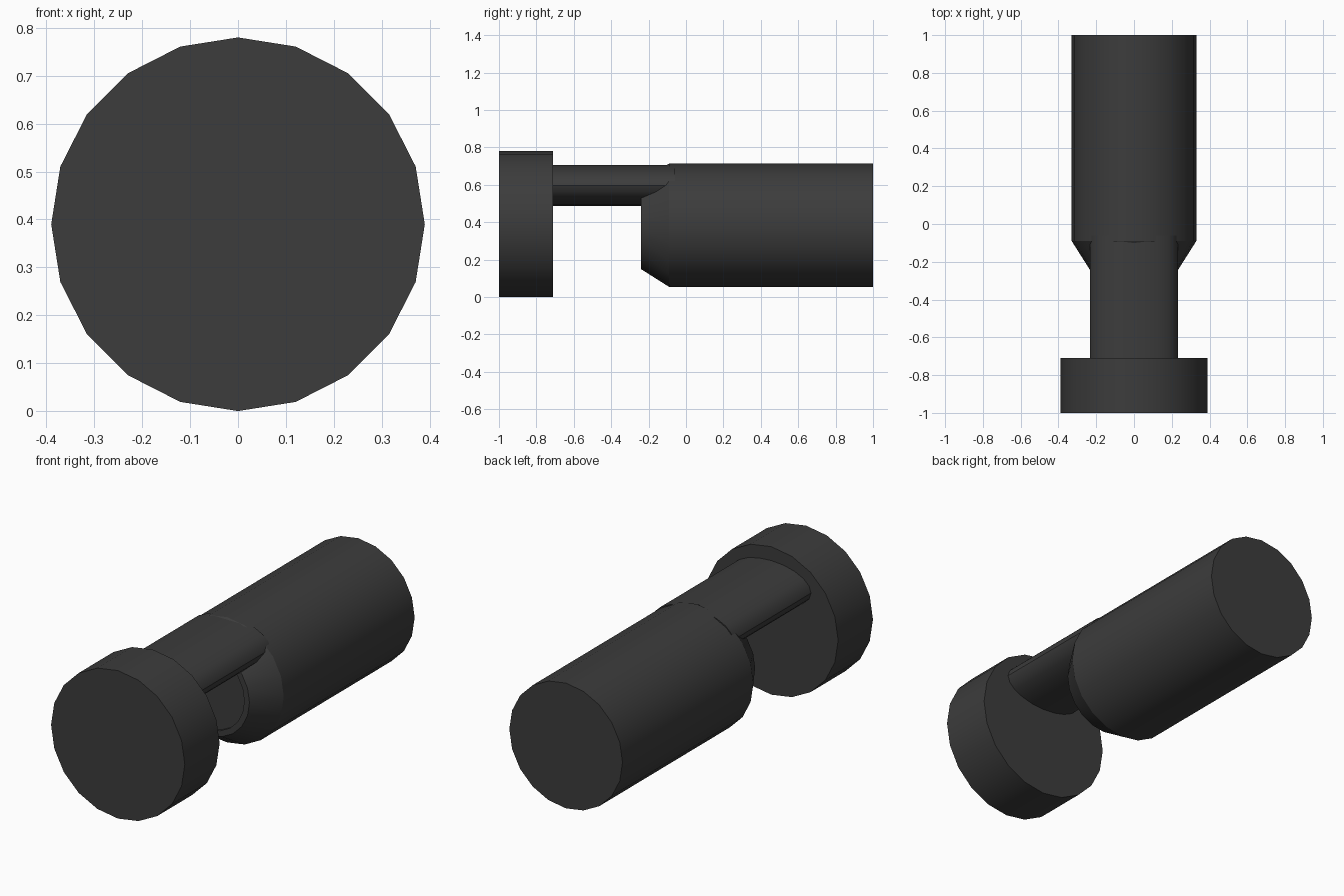
import bpy, bmesh, math

if "Cube" in bpy.data.objects:
    bpy.data.objects.remove(bpy.data.objects["Cube"])

dark = bpy.data.materials.new("dark_grey")
dark.diffuse_color = (0.045, 0.045, 0.045, 1)
dark.use_nodes = True
dark.node_tree.nodes["Principled BSDF"].inputs["Base Color"].default_value = dark.diffuse_color


def lathe_y(name, rings, z, sides=20):
    """Closed solid along y; rings are (y, half_width, half_height)."""
    bm = bmesh.new()
    loops = []
    for y, rx, rz in rings:
        loops.append([bm.verts.new((rx * math.sin(2 * math.pi * i / sides), y,
                                    z + rz * math.cos(2 * math.pi * i / sides)))
                      for i in range(sides)])
    for a, b in zip(loops, loops[1:]):
        for i in range(sides):
            j = (i + 1) % sides
            bm.faces.new((a[i], a[j], b[j], b[i]))
    bm.faces.new(loops[0])
    bm.faces.new(loops[-1])
    bmesh.ops.recalc_face_normals(bm, faces=bm.faces[:])
    mesh = bpy.data.meshes.new(name)
    bm.to_mesh(mesh)
    bm.free()
    mesh.materials.append(dark)
    obj = bpy.data.objects.new(name, mesh)
    bpy.context.collection.objects.link(obj)
    bpy.ops.object.select_all(action='DESELECT')
    obj.select_set(True)
    bpy.context.view_layer.objects.active = obj
    bpy.ops.object.shade_smooth_by_angle(angle=math.radians(30))
    return obj


# Front disc
lathe_y("front_disc", [(-1, .39, .39), (-.71, .39, .39)], .39)

# Main barrel with tapered nose and a shallow recess in its front face
lathe_y("barrel", [(-.225, .205, .205), (-.24, .205, .205), (-.24, .235, .235),
                   (-.09, .33, .33), (1, .33, .33)], .384)

# Flattened oval bar joining the disc to the barrel
lathe_y("connecting_bar", [(-.72, .232, .11), (-.06, .232, .11)], .597)
